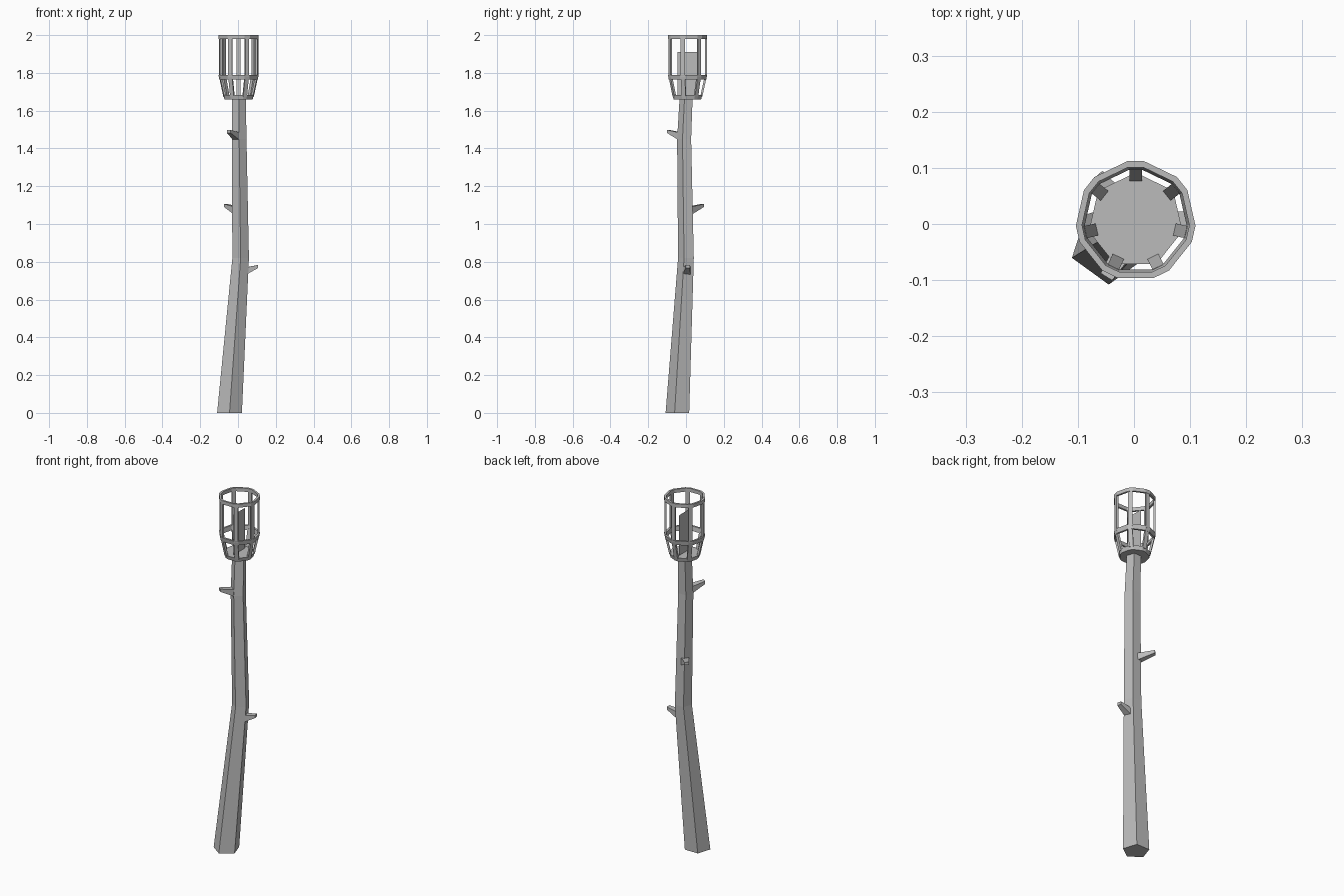
import bpy, bmesh
from math import sin, cos, radians
from mathutils import Vector

cube = bpy.data.objects.get("Cube")
if cube:
    bpy.data.objects.remove(cube)

grey = bpy.data.materials.new("plain grey")
grey.use_nodes = True
grey.diffuse_color = (0.5, 0.5, 0.5, 1)
grey.node_tree.nodes["Principled BSDF"].inputs["Base Color"].default_value = (0.5, 0.5, 0.5, 1)

CX, CY = 0.003, 0.006          # lantern axis
POSTS = [90 + i * 360 / 7 for i in range(7)]


def loft(name, loops, caps=True, closed=False):
    """Skin a sequence of equal-length point loops."""
    bm = bmesh.new()
    rings = [[bm.verts.new(p) for p in loop] for loop in loops]
    pairs = list(zip(rings, rings[1:]))
    if closed:
        pairs.append((rings[-1], rings[0]))
    for a, b in pairs:
        for i in range(len(a)):
            j = (i + 1) % len(a)
            bm.faces.new((a[i], a[j], b[j], b[i]))
    if caps and not closed:
        bm.faces.new(rings[0][::-1])
        bm.faces.new(rings[-1])
    bmesh.ops.recalc_face_normals(bm, faces=bm.faces)
    mesh = bpy.data.meshes.new(name)
    bm.to_mesh(mesh)
    bm.free()
    mesh.materials.append(grey)
    obj = bpy.data.objects.new(name, mesh)
    bpy.context.collection.objects.link(obj)
    return obj


def pentagon(x, y, z, r):
    return [(x + r * cos(radians(a)), y + r * sin(radians(a)), z)
            for a in range(-90, 270, 72)]


def cage_loop(r, z):
    """Heptagon with each corner cut flat where a post stands."""
    return [(CX + r * cos(radians(a + d)), CY + r * sin(radians(a + d)), z)
            for a in POSTS for d in (-8, 8)]


def rect(centre, out, up, w, h):
    """Rectangle across the side direction and the given up direction."""
    side = Vector((-out.y, out.x, 0))
    return [centre + side * (w / 2 * s) + up * (h / 2 * t)
            for s, t in ((-1, -1), (1, -1), (1, 1), (-1, 1))]


def direction(angle):
    return Vector((cos(radians(angle)), sin(radians(angle)), 0))


# Crooked five-sided pole
loft("pole", [pentagon(-0.045, -0.039, 0, 0.069),
              pentagon(0.014, 0.004, 0.82, 0.046),
              pentagon(0.006, -0.006, 1.45, 0.041),
              pentagon(0.005, 0.004, 1.665, 0.038)])

# Branch stubs, tapering outwards and upwards
UP = Vector((0, 0, 1))
for name, x, y, z, angle, length in (("lower_stub", 0.011, 0, 0.747, 6, 0.095),
                                     ("middle_stub", 0.01, 0, 1.07, 131, 0.115),
                                     ("upper_stub", 0.006, -0.006, 1.462, -122, 0.104)):
    out, base = direction(angle), Vector((x, y, z))
    loft(name, [rect(base + out * 0.02, out, UP, 0.042, 0.042),
                rect(base + out * length + UP * 0.028, out, UP, 0.024, 0.016)])

# Lantern floor and candle
loft("lantern_floor", [cage_loop(0.075, 1.66), cage_loop(0.081, 1.682)])
loft("candle", [rect(Vector((CX, CY, z)), Vector((1, 0, 0)), Vector((0, 1, 0)), 0.052, 0.052)
                for z in (1.68, 1.91)])

# Cage hoops
for name, z0, z1, r0, r1 in (("middle_hoop", 1.765, 1.79, 0.102, 0.107),
                             ("top_hoop", 1.98, 2.0, 0.107, 0.107)):
    loft(name, [cage_loop(r0, z0), cage_loop(r1, z1),
                cage_loop(r1 - 0.011, z1), cage_loop(r0 - 0.011, z0)], closed=True)

# Upright posts above the middle hoop, splayed ones below it
axis = Vector((CX, CY, 0))
for i, angle in enumerate(POSTS):
    out = direction(angle)
    for name, z0, z1, r0, r1, depth in (("post", 1.78, 1.99, 0.1, 0.1, 0.009),
                                        ("splayed_post", 1.675, 1.775, 0.075, 0.097, 0.011)):
        loft(f"{name}_{i + 1}", [rect(axis + out * r + UP * z, out, out, 0.022, depth)
                                 for r, z in ((r0, z0), (r1, z1))])
